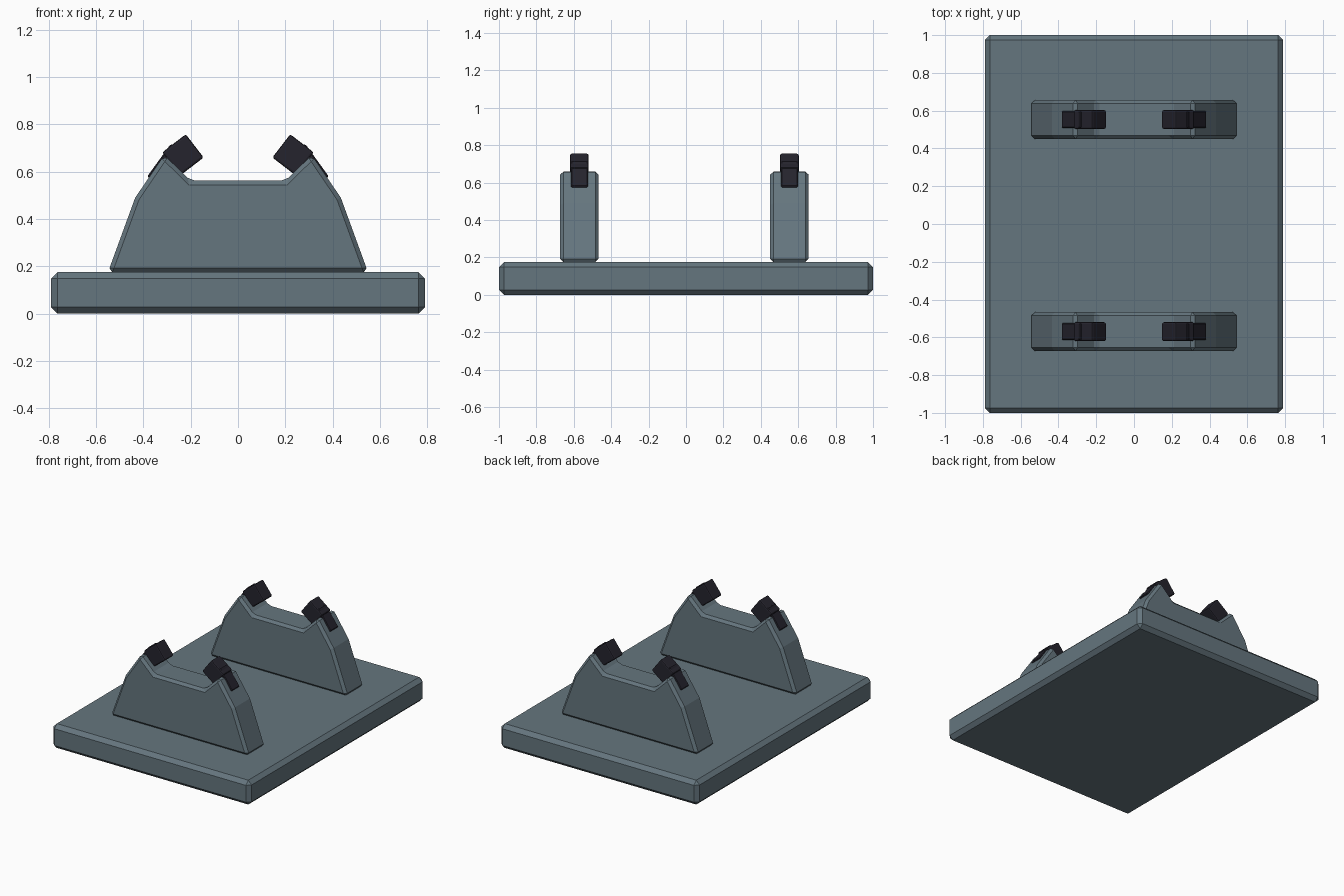
import bpy, bmesh, math
from mathutils import Matrix, Vector

if "Cube" in bpy.data.objects:
    bpy.data.objects.remove(bpy.data.objects["Cube"])


def material(name, rgb):
    m = bpy.data.materials.new(name)
    m.diffuse_color = (*rgb, 1)
    m.use_nodes = True
    m.node_tree.nodes["Principled BSDF"].inputs["Base Color"].default_value = m.diffuse_color
    return m


STEEL = material("blue_grey_steel", (0.13, 0.18, 0.21))
RUBBER = material("dark_rubber", (0.018, 0.017, 0.026))


def finish(name, bm, mat, bevel, segments=1):
    """Turn a bmesh into a bevelled object."""
    bmesh.ops.recalc_face_normals(bm, faces=bm.faces)
    me = bpy.data.meshes.new(name)
    bm.to_mesh(me)
    bm.free()
    me.materials.append(mat)
    ob = bpy.data.objects.new(name, me)
    bpy.context.collection.objects.link(ob)
    mod = ob.modifiers.new("bevel", 'BEVEL')
    mod.width, mod.segments = bevel, segments
    mod.limit_method, mod.angle_limit = 'ANGLE', math.radians(30)
    return ob


def box(name, center, size, mat, bevel, segments=1, tilt=0):
    """Box with size along x, y, z, tilted about the y axis."""
    bm = bmesh.new()
    bmesh.ops.create_cube(bm, size=1, matrix=Matrix.Translation(center)
                          @ Matrix.Rotation(tilt, 4, 'Y')
                          @ Matrix.Diagonal((*size, 1)))
    return finish(name, bm, mat, bevel, segments)


def cradle(name, y, width):
    """Plate with a notched top, from half a profile mirrored in x."""
    half = [(0.55, 0.175), (0.435, 0.49), (0.312, 0.671), (0.2, 0.562)]
    profile = half + [(-x, z) for x, z in reversed(half)]
    bm = bmesh.new()
    face = bm.faces.new([bm.verts.new((x, y - width / 2, z)) for x, z in profile])
    ext = bmesh.ops.extrude_face_region(bm, geom=[face])
    verts = [v for v in ext["geom"] if isinstance(v, bmesh.types.BMVert)]
    bmesh.ops.translate(bm, verts=verts, vec=(0, width, 0))
    return finish(name, bm, STEEL, 0.018)


# Base plate
box("base_plate", (0, 0, 0.0875), (1.58, 2.0, 0.175), STEEL, 0.027)

# Two cradles, each with a pair of rubber pads on the horns
for end, y in (("front", -0.57), ("rear", 0.553)):
    cradle(end + "_cradle", y, 0.206)
    for side, s in (("left", -1), ("right", 1)):
        # pad head
        box(f"{end}_{side}_pad", (s * 0.233, y, 0.671), (0.126, 0.1, 0.124),
            RUBBER, 0.009, 2, tilt=-s * math.radians(-37.5))
        # strap running down the outer slope
        d = Vector((s * 0.587, 0, -0.81))
        n = Vector((s * 0.81, 0, 0.587))
        c = Vector((s * 0.384, y, 0.58)) - d * 0.085 - n * 0.03
        box(f"{end}_{side}_pad_strap", c, (0.06, 0.09, 0.17),
            RUBBER, 0.005, 1, tilt=-s * math.atan2(0.587, 0.81))
